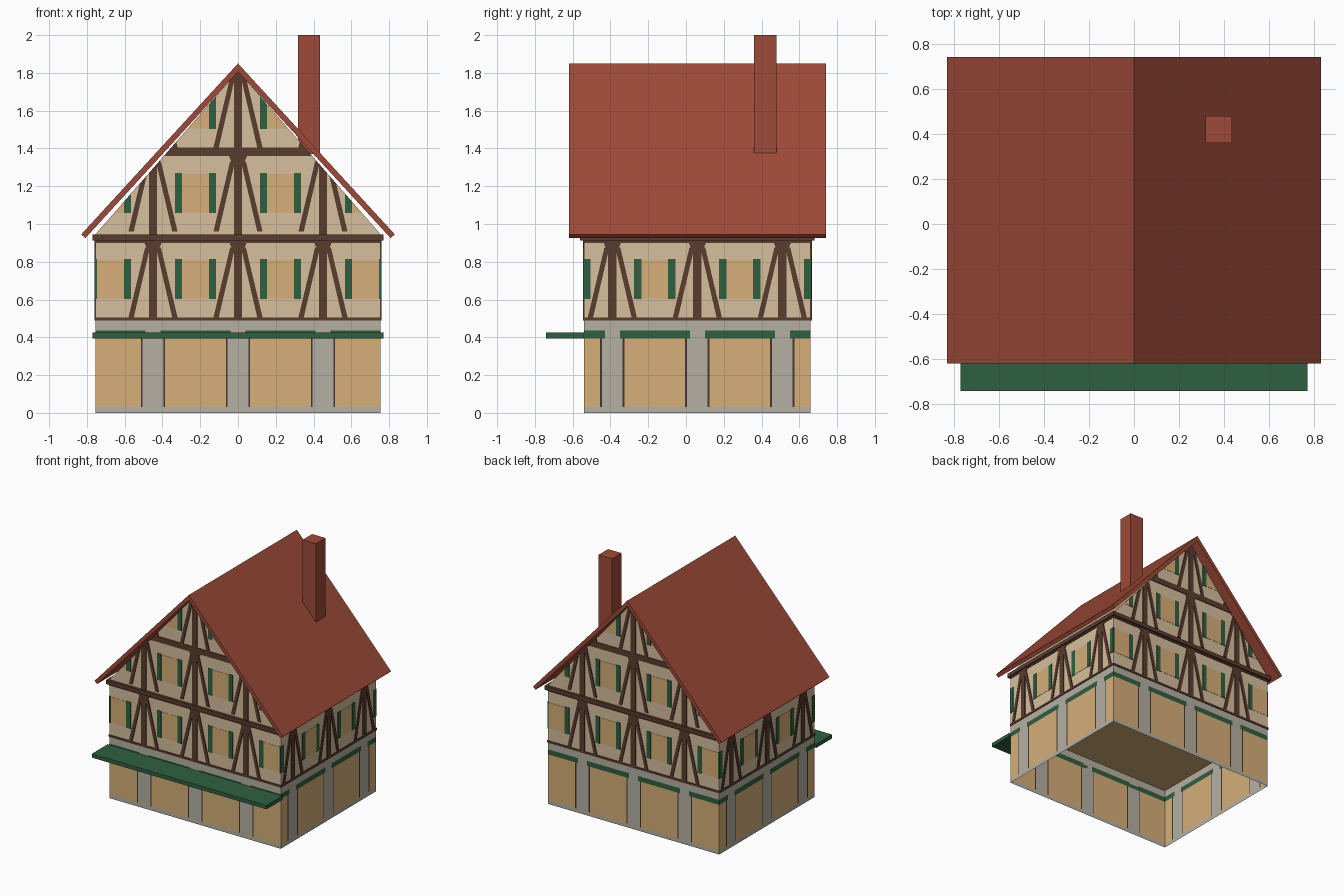
import bpy, bmesh
from mathutils import Vector

if "Cube" in bpy.data.objects:
    bpy.data.objects.remove(bpy.data.objects["Cube"])


def material(name, hexcode):
    def lin(c):
        c /= 255
        return c / 12.92 if c <= 0.04045 else ((c + 0.055) / 1.055) ** 2.4
    m = bpy.data.materials.new(name)
    m.diffuse_color = [lin(int(hexcode[i:i + 2], 16)) for i in (0, 2, 4)] + [1]
    m.use_nodes = True
    m.node_tree.nodes["Principled BSDF"].inputs["Base Color"].default_value = m.diffuse_color
    return m


PLASTER = material("cream_plaster", "D6BF9D")
TAN = material("warm_tan", "D6AF78")
STONE = material("grey_stone", "B6B0A2")
TIMBER = material("brown_timber", "5A3C2E")
GREEN = material("shutter_green", "2F6041")
RED = material("roof_red", "9E4A38")
DARK = material("dark_line", "44372F")


def add_object(name, bm, *mats):
    me = bpy.data.meshes.new(name)
    bm.to_mesh(me)
    bm.free()
    for m in mats:
        me.materials.append(m)
    ob = bpy.data.objects.new(name, me)
    bpy.context.collection.objects.link(ob)
    return ob


def box(name, lo, hi, mat):
    bm = bmesh.new()
    bmesh.ops.create_cube(bm, size=1)
    for v in bm.verts:
        v.co = [lo[i] if v.co[i] < 0 else hi[i] for i in range(3)]
    return add_object(name, bm, mat)


def prism(name, profile, y0, y1, *mats):
    """Extrude an x-z profile along y."""
    bm = bmesh.new()
    face = bm.faces.new([bm.verts.new((x, y0, z)) for x, z in profile])
    ext = bmesh.ops.extrude_face_region(bm, geom=[face])
    for v in ext["geom"]:
        if isinstance(v, bmesh.types.BMVert):
            v.co.y = y1
    bmesh.ops.recalc_face_normals(bm, faces=bm.faces)
    for f in bm.faces:
        if len(mats) > 1 and f.normal.z < -0.9:
            f.material_index = 1
    return add_object(name, bm, *mats)


# Walls: centre, direction along wall, outward normal, half width, outline
HX, HY, YC, BASE, EAVE, PEAK = 0.755, 0.60, 0.06, 0.49, 0.945, 1.81
GABLE = [(-HX, BASE), (HX, BASE), (HX, EAVE), (0, PEAK), (-HX, EAVE)]
SIDE = [(-HY, BASE), (HY, BASE), (HY, EAVE), (-HY, EAVE)]
WALLS = [((0, YC - HY, 0), (1, 0, 0), (0, -1, 0), HX, GABLE),
         ((0, YC + HY, 0), (-1, 0, 0), (0, 1, 0), HX, GABLE),
         ((HX, YC, 0), (0, 1, 0), (1, 0, 0), HY, SIDE),
         ((-HX, YC, 0), (0, -1, 0), (-1, 0, 0), HY, SIDE)]
POSTS = (-0.45, 0, 0.45)


def place(wall, u, z, out=0.0):
    return Vector(wall[0]) + u * Vector(wall[1]) + out * Vector(wall[2]) + Vector((0, 0, z))


# Ground floor: gridded sheets, coloured by position
def ground_colour(u, z):
    d = abs(u - 0.45 * round(u / 0.45))
    if z < 0.03:
        return 0
    if z > 0.395:
        return 2 if z < 0.435 and d > 0.04 else 0
    return 0 if d < 0.055 else 3 if d < 0.064 else 1


bm = bmesh.new()
for wall in WALLS:
    hw = wall[3]
    us = sorted([-hw, hw] + [c + s * d for c in POSTS for s in (-1, 1) for d in (0.04, 0.055, 0.064)])
    zs = [0, 0.03, 0.395, 0.435, BASE]
    for a, b in zip(us, us[1:]):
        for c, d in zip(zs, zs[1:]):
            f = bm.faces.new([bm.verts.new(place(wall, *p)) for p in ((a, c), (b, c), (b, d), (a, d))])
            f.material_index = ground_colour((a + b) / 2, (c + d) / 2)
bmesh.ops.remove_doubles(bm, verts=bm.verts, dist=0.0005)
add_object("ground_floor_walls", bm, STONE, TAN, GREEN, DARK)

# Upper floor and gables, underside is the ground floor ceiling
prism("upper_walls", GABLE, YC - HY, YC + HY, PLASTER, TAN)


# Thin plates clipped to the wall outline
def clip(poly, outline):
    for (ax, ay), (bx, by) in zip(outline, outline[1:] + outline[:1]):
        side = lambda p: (bx - ax) * (p[1] - ay) - (by - ay) * (p[0] - ax)
        result = []
        for p, q in zip(poly, poly[1:] + poly[:1]):
            sp, sq = side(p), side(q)
            if sp >= 0:
                result.append(p)
            if sp * sq < 0:
                t = sp / (sp - sq)
                result.append((p[0] + t * (q[0] - p[0]), p[1] + t * (q[1] - p[1])))
        poly = result
    return poly


def plate(bm, wall, poly, thick):
    poly = clip(poly, wall[4])
    if len(poly) < 3:
        return
    area = sum(p[0] * q[1] - q[0] * p[1] for p, q in zip(poly, poly[1:] + poly[:1]))
    if abs(area) < 1e-5:
        return
    if area < 0:
        poly.reverse()
    top = [bm.verts.new(place(wall, u, z, thick)) for u, z in poly]
    low = [bm.verts.new(place(wall, u, z)) for u, z in poly]
    bm.faces.new(top)
    for i in range(len(poly)):
        j = (i + 1) % len(poly)
        bm.faces.new((low[i], low[j], top[j], top[i]))


def rect(u0, z0, u1, z1):
    return [(u0, z0), (u1, z0), (u1, z1), (u0, z1)]


timber, shutter, window = bmesh.new(), bmesh.new(), bmesh.new()
for wall in WALLS:
    gabled = wall[4] is GABLE
    # horizontal beams
    plate(timber, wall, rect(-1, 0.485, 1, 0.506), 0.006)
    plate(timber, wall, rect(-1, 0.9, 1, 0.92), 0.006)
    if gabled:
        plate(timber, wall, rect(-1, 1.36, 1, 1.405), 0.006)
    for b in (0.505, 0.96, 1.405) if gabled else (0.505,):
        h = 0.41
        for c in POSTS:
            # post, flared head and pair of braces
            plate(timber, wall, rect(c - 0.022, b - 0.015, c + 0.022, b + h), 0.006)
            plate(timber, wall, [(c - 0.022, b + 0.34), (c + 0.022, b + 0.34),
                                 (c + 0.052, b + h), (c - 0.052, b + h)], 0.006)
            for s in (-1, 1):
                plate(timber, wall, [(c + s * 0.102, b), (c + s * 0.13, b),
                                     (c + s * 0.042, b + 0.37), (c + s * 0.016, b + 0.37)], 0.006)
        # windows between the posts with shutters either side
        for c in (-0.675, -0.225, 0.225, 0.675):
            plate(window, wall, rect(c - 0.072, b + 0.1, c + 0.072, b + 0.305), 0.002)
            for s in (-1, 1):
                m = c + s * 0.09
                plate(shutter, wall, rect(m - 0.019, b + 0.097, m + 0.019, b + 0.31), 0.004)
# top of the gable post, up to the ridge
for wall in WALLS[:2]:
    plate(timber, wall, rect(-0.022, 1.75, 0.022, 1.85), 0.006)
add_object("timber_frame", timber, TIMBER)
add_object("shutters", shutter, GREEN)
add_object("windows", window, TAN)

# Ledge under the gables
box("eaves_ledge", (-0.77, -0.56, 0.913), (0.77, 0.68, 0.945), TIMBER)

# Roof
prism("roof", [(-0.83, 0.945), (-0.808, 0.925), (0, 1.806), (0.808, 0.925), (0.83, 0.945), (0, 1.85)],
      -0.62, 0.74, RED)

# Chimney
box("chimney", (0.317, 0.36, 1.37), (0.435, 0.48, 2.0), RED)

# Awning over the shop front
box("awning", (-0.77, -0.74, 0.395), (0.77, -0.54, 0.425), GREEN)
